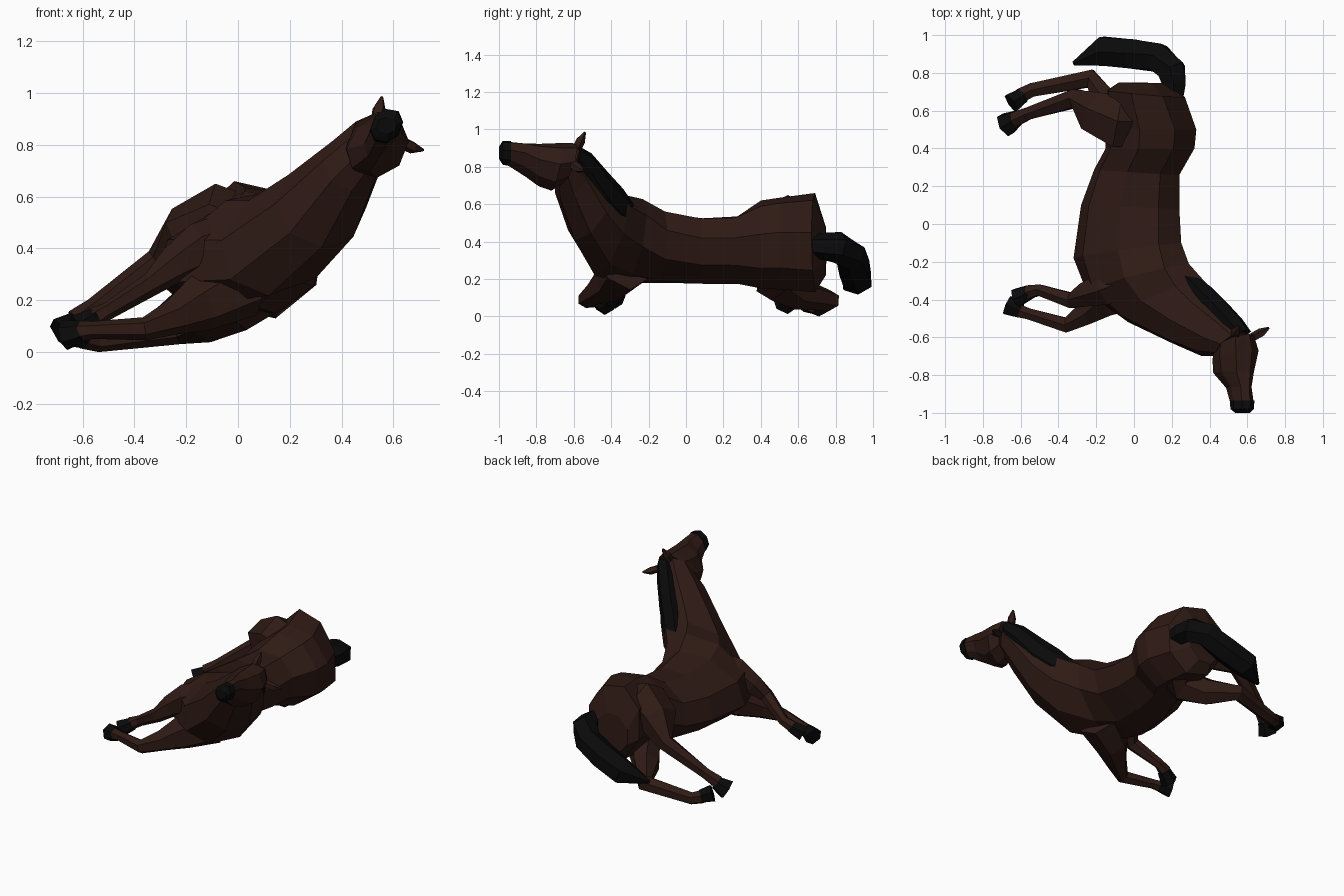
import bpy, bmesh, math
from mathutils import Vector as V

def material(name, c):
    m = bpy.data.materials.new(name)
    m.diffuse_color = (*c, 1)
    return m

COAT = material("brown_coat", (0.028, 0.0105, 0.0075))
DARK = material("dark_hair", (0.003, 0.003, 0.003))

def skin(name, rings, mat):
    """Flat-shaded surface through rings of points, closed at both ends."""
    bm = bmesh.new()
    vr = [[bm.verts.new(p) for p in r] for r in rings]
    n = len(vr[0])
    for a, b in zip(vr, vr[1:]):
        for i in range(n):
            j = (i + 1) % n
            bm.faces.new((a[i], a[j], b[j], b[i]))
    bm.faces.new(vr[0][::-1])
    bm.faces.new(vr[-1])
    bmesh.ops.recalc_face_normals(bm, faces=bm.faces)
    me = bpy.data.meshes.new(name)
    bm.to_mesh(me)
    bm.free()
    me.materials.append(mat)
    ob = bpy.data.objects.new(name, me)
    bpy.context.collection.objects.link(ob)
    return ob

def loft(name, stations, mat, n=8):
    """Stations: back-line point, belly-line point, half-width vector."""
    rings = []
    for d, v, w in stations:
        d, v, w = V(d), V(v), V(w)
        c, h = (d + v) / 2, (d - v) / 2
        rings.append([c + h * math.cos(t) + w * math.sin(t)
                      for t in (2 * math.pi * i / n for i in range(n))])
    return skin(name, rings, mat)

def tube(name, path, mat, n=6):
    """Path: x, y, z, radius."""
    pts = [V(p[:3]) for p in path]
    rings = []
    for i, p in enumerate(pts):
        t = (pts[min(i + 1, len(pts) - 1)] - pts[max(i - 1, 0)]).normalized()
        a = t.cross(V((0, 0, 1))).normalized()
        b = a.cross(t)
        rings.append([p + path[i][3] * (a * math.cos(q) + b * math.sin(q))
                      for q in (2 * math.pi * (k + .5) / n for k in range(n))])
    return skin(name, rings, mat)

# Trunk and neck, rump to throat
loft("body_and_neck", [
    ((.16, .745, .40), (-.08, .75, .30), (-.05, 0, .13)),
    ((.27, .67, .45), (-.14, .71, .34), (-.08, 0, .265)),
    ((.33, .50, .45), (-.15, .50, .33), (-.06, 0, .245)),
    ((.32, .40, .44), (-.15, .40, .33), (-.06, 0, .235)),
    ((.24, .26, .42), (-.21, .29, .29), (-.05, 0, .18)),
    ((.24, .08, .42), (-.28, .10, .28), (-.05, 0, .175)),
    ((.25, -.10, .46), (-.32, -.18, .28), (-.05, 0, .18)),
    ((.29, -.21, .54), (-.25, -.36, .27), (-.07, 0, .18)),
    ((.37, -.30, .59), (-.03, -.52, .28), (-.13, 0, .15)),
    ((.44, -.39, .67), (.20, -.63, .46), (-.125, 0, .12)),
    ((.53, -.50, .81), (.36, -.70, .66), (-.08, 0, .08)),
    ((.58, -.57, .89), (.46, -.70, .76), (-.065, 0, .065))], COAT)

# Head and muzzle
loft("head", [
    ((.61, -.58, .90), (.45, -.67, .74), (-.07, 0, .07)),
    ((.625, -.66, .90), (.45, -.73, .70), (-.085, 0, .08)),
    ((.615, -.78, .91), (.44, -.79, .71), (-.065, 0, .06)),
    ((.61, -.86, .925), (.50, -.87, .755), (-.04, 0, .035)),
    ((.615, -.95, .93), (.53, -.95, .81), (-.045, 0, .03))], COAT)
loft("muzzle", [
    ((.62, -.935, .93), (.525, -.935, .81), (-.045, 0, .035)),
    ((.615, -.98, .93), (.53, -.98, .82), (-.045, 0, .035)),
    ((.60, -1.0, .90), (.55, -1.0, .85), (-.03, 0, .02))], DARK)

# Ears
for side, path in (
        ("left", [(.53, -.60, .87, .025), (.545, -.565, .94, .027), (.555, -.54, .985, .006)]),
        ("right", [(.63, -.60, .81, .025), (.675, -.575, .79, .025), (.715, -.55, .78, .006)])):
    tube(side + "_ear", path, COAT, 5)

# Mane along the crest, hanging to the right
loft("mane", [
    ((.29, -.25, .54), (.27, -.30, .52), (-.03, 0, .05)),
    ((.39, -.32, .63), (.33, -.39, .57), (-.045, 0, .08)),
    ((.47, -.40, .72), (.41, -.47, .65), (-.045, 0, .08)),
    ((.55, -.49, .84), (.49, -.55, .76), (-.045, 0, .06)),
    ((.60, -.56, .89), (.54, -.60, .83), (-.04, 0, .04))], DARK, 6)

# Tail sweeping round behind the rump
tube("tail", [(.2, .62, .38, .06), (.21, .74, .375, .073), (.2, .81, .37, .085),
              (.13, .88, .33, .085), (-.01, .90, .26, .09),
              (-.16, .915, .20, .088), (-.32, .85, .15, .012)], DARK)

# Legs: shoulder or hip down to fetlock, then the hoof
legs = {
    "left_front": ([(.0, -.28, .44, .11), (-.15, -.34, .40, .10), (-.25, -.37, .335, .072),
                    (-.33, -.405, .265, .046), (-.50, -.35, .16, .034), (-.56, -.36, .13, .041)],
                   [(-.55, -.36, .13, .042), (-.62, -.39, .09, .055)]),
    "right_front": ([(.02, -.32, .27, .14), (-.15, -.39, .185, .11), (-.25, -.47, .135, .07),
                     (-.36, -.535, .09, .045), (-.56, -.475, .085, .034), (-.61, -.46, .08, .04)],
                    [(-.60, -.46, .08, .043), (-.67, -.43, .065, .058)]),
    "left_hind": ([(.05, .54, .44, .15), (-.09, .545, .49, .16), (-.20, .585, .445, .125),
                   (-.31, .665, .345, .056), (-.56, .585, .17, .038), (-.63, .555, .12, .045)],
                  [(-.62, .56, .115, .045), (-.68, .525, .07, .068)]),
    "right_hind": ([(.08, .52, .25, .12), (-.02, .48, .185, .115), (-.12, .60, .125, .09),
                    (-.23, .77, .085, .055), (-.54, .71, .042, .042), (-.60, .68, .058, .045)],
                   [(-.59, .68, .058, .045), (-.65, .64, .08, .058)]),
}
for name, (leg, hoof) in legs.items():
    tube(name + "_leg", leg, COAT)
    tube(name + "_hoof", hoof, DARK)
